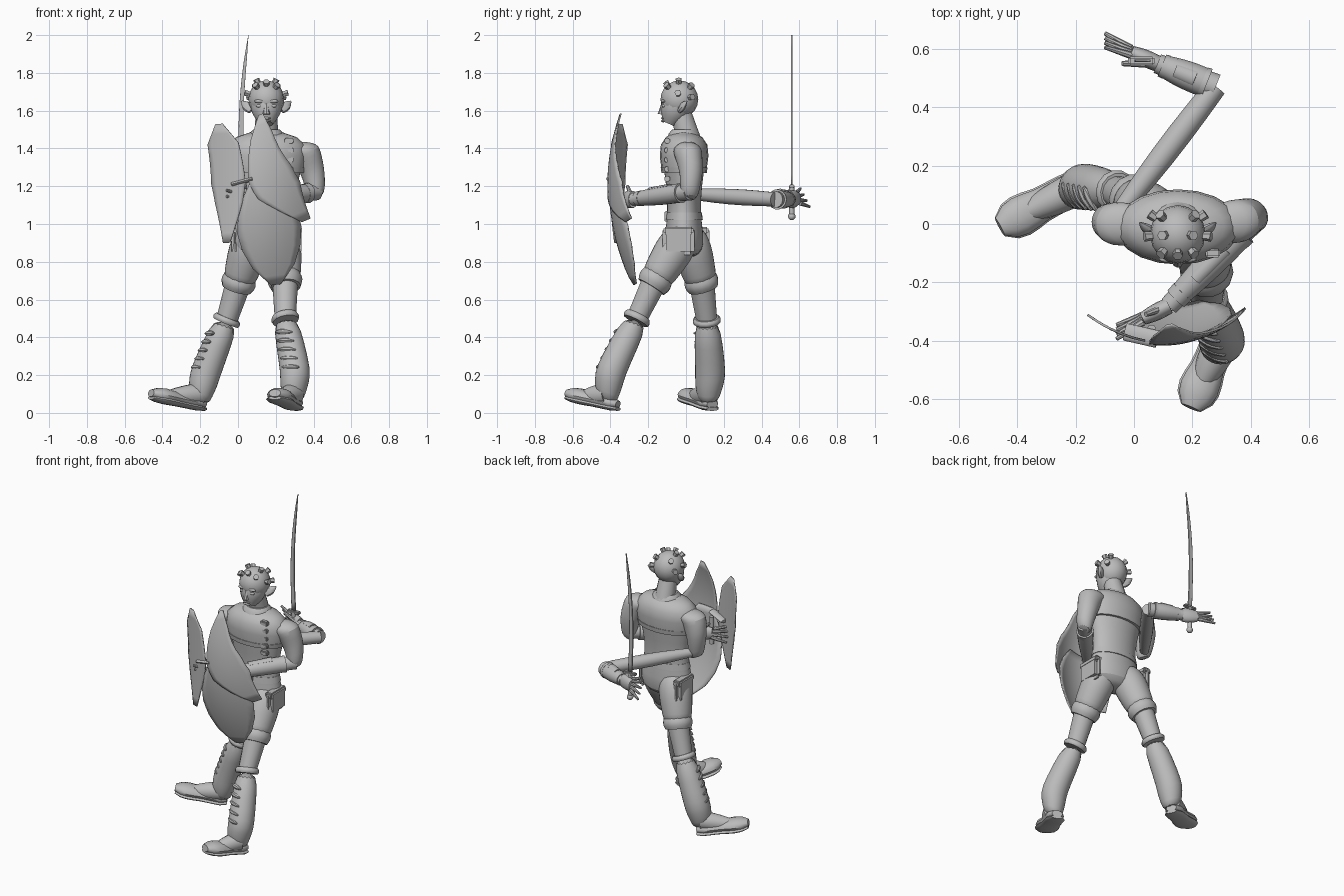
import bpy, bmesh, math
from mathutils import Vector

if "Cube" in bpy.data.objects:
    bpy.data.objects.remove(bpy.data.objects["Cube"])

grey = bpy.data.materials.new("plain_grey")
grey.use_nodes = True
grey.diffuse_color = (0.5, 0.5, 0.5, 1)
grey.node_tree.nodes["Principled BSDF"].inputs["Base Color"].default_value = grey.diffuse_color

UP, BACK = Vector((0, 0, 1)), Vector((0, 1, 0))
MIDDLE = 0.15  # x of the body's centre line


def point(x, y, z):
    return Vector((x, y, z))


def finish(name, bm, subsurf=0):
    """Turn a bmesh into a smooth-shaded object."""
    bmesh.ops.recalc_face_normals(bm, faces=bm.faces)
    mesh = bpy.data.meshes.new(name)
    bm.to_mesh(mesh)
    bm.free()
    mesh.materials.append(grey)
    ob = bpy.data.objects.new(name, mesh)
    bpy.context.collection.objects.link(ob)
    if subsurf:
        modifier = ob.modifiers.new("smooth", "SUBSURF")
        modifier.levels = modifier.render_levels = subsurf
    bpy.ops.object.select_all(action="DESELECT")
    bpy.context.view_layer.objects.active = ob
    ob.select_set(True)
    bpy.ops.object.shade_smooth_by_angle(angle=math.radians(40))
    return ob


def tube(name, path, radii, flat=1, sides=14, subsurf=0):
    """Loft ellipses along a path; flat scales their depth or height."""
    bm = bmesh.new()
    axis = (path[-1] - path[0]).normalized()
    hint = BACK if abs(axis.z) > 0.6 else UP
    side = hint.cross(axis).normalized()
    other = axis.cross(side) * flat
    rings = []
    for centre, radius in zip(path, radii):
        angles = [math.tau * k / sides for k in range(sides)]
        rings.append([bm.verts.new(centre + (side * math.cos(a) + other * math.sin(a)) * radius)
                      for a in angles])
    for low, high in zip(rings, rings[1:]):
        for k in range(sides):
            nxt = (k + 1) % sides
            bm.faces.new((low[k], low[nxt], high[nxt], high[k]))
    bm.faces.new(rings[0])
    bm.faces.new(rings[-1])
    return finish(name, bm, subsurf)


def limb(name, start, end, first, last, bulge=0, flat=1, sides=14):
    """Straight tapering tube that may swell in the middle."""
    steps = [i / 6 for i in range(7)] if bulge else [0, 1]
    return tube(name, [start.lerp(end, t) for t in steps],
                [first + (last - first) * t + bulge * math.sin(math.pi * t) for t in steps], flat, sides)


def column(name, heights, radii, flat, subsurf=0):
    """Upright elliptical body section on the centre line."""
    return tube(name, [point(MIDDLE, -0.01, z) for z in heights], radii, flat, 20, subsurf)


def ball(name, centre, size):
    bm = bmesh.new()
    bmesh.ops.create_uvsphere(bm, u_segments=16, v_segments=10, radius=1)
    bmesh.ops.scale(bm, vec=size, verts=bm.verts)
    bmesh.ops.translate(bm, vec=centre, verts=bm.verts)
    return finish(name, bm)


def box(name, centre, size, bevel):
    bm = bmesh.new()
    bmesh.ops.create_cube(bm, size=1)
    bmesh.ops.scale(bm, vec=size, verts=bm.verts)
    bmesh.ops.translate(bm, vec=centre, verts=bm.verts)
    bmesh.ops.bevel(bm, geom=bm.edges[:], offset=bevel, segments=2, affect="EDGES")
    return finish(name, bm)


def leaf(name, top, bottom, width, bow, profile, depth):
    """Thin plate: a bowed spine, evenly spaced width shares and a depth rule."""
    bm = bmesh.new()
    across = (bottom - top).cross(BACK).normalized()
    across *= math.copysign(1, across.x)
    rows, columns, grid = 2 * len(profile) - 2, 8, []
    for i in range(rows + 1):
        t = i / rows
        centre = top.lerp(bottom, t) + across * bow * math.sin(math.pi * t)
        half = width * (profile[i // 2] + profile[(i + 1) // 2]) / 2
        grid.append([bm.verts.new(centre + across * half * (2 * j / columns - 1)) for j in range(columns + 1)])
    for upper, lower in zip(grid, grid[1:]):
        for j in range(columns):
            bm.faces.new((upper[j], upper[j + 1], lower[j + 1], lower[j]))
    for vert in bm.verts:
        vert.co.y = depth(vert.co.x, vert.co.z)
    ob = finish(name, bm)
    modifier = ob.modifiers.new("thickness", "SOLIDIFY")
    modifier.thickness, modifier.offset = 0.008, 0


# Torso, vest, belt, collar and neck
column("torso", (0.82, 0.86, 0.95, 1.05, 1.2, 1.36, 1.45, 1.5), (0.09, 0.18, 0.18, 0.15, 0.16, 0.21, 0.17, 0.07),
       0.58, 1)
column("vest", (1.27, 1.36, 1.42, 1.46, 1.48), (0.195, 0.215, 0.205, 0.16, 0.1), 0.6)
column("vest_hem", (1.27, 1.3), (0.2, 0.207), 0.6)
column("belt", (1.02, 1.06), (0.165, 0.157), 0.6)
column("collar", (1.45, 1.48, 1.5), (0.1, 0.09, 0.07), 0.9)
box("belt_buckle", point(MIDDLE, -0.1, 1.04), (0.07, 0.03, 0.06), 0.006)
limb("neck", point(MIDDLE, 0.01, 1.46), point(MIDDLE, -0.03, 1.6), 0.065, 0.055)
for i in range(5):
    box("vest_clasp", point(0.27, -0.1, 1.24 + i / 20), (0.05, 0.03, 0.03), 0.006)

# Head: skull, jaw and features
skull = point(MIDDLE, -0.035, 1.66)
chin = point(MIDDLE, -0.09, 1.53)
ball("skull", skull, (0.095, 0.1, 0.1))
limb("jaw", skull + (chin - skull) * 0.2, chin, 0.085, 0.035, 0.012)
limb("nose", point(MIDDLE, -0.12, 1.64), point(MIDDLE, -0.13, 1.58), 0.01, 0.02, sides=8)
for z in (1.545, 1.56):
    ball("lip", point(MIDDLE, -0.12, z), (0.025, 0.012, 0.007))
for s in (-1, 1):
    ball("eye", skull + point(s * 0.036, -0.08, -0.035), (0.018, 0.012, 0.01))
    ball("brow", skull + point(s * 0.036, -0.085, -0.01), (0.028, 0.012, 0.01))
    root = skull + point(s * 0.08, 0, -0.06)
    limb("ear", root, root + point(s * 0.05, 0.04, 0.05), 0.018, 0.004, 0.014, 0.6, 8)

# Studs in rings over the scalp
spots = [(0, 0.9)] + [(s * turn, rise) for s in (-1, 1) for turn, rise in
                      ((0.7, 0.7), (1.5, 0.3), (1.5, 1.1), (2.4, 0.7), (2.2, 0.1))]
for turn, rise in spots:
    flat_part = math.cos(rise)
    out = point(math.sin(turn) * flat_part, -math.cos(turn) * flat_part, math.sin(rise))
    limb("scalp_stud", skull + out * 0.085, skull + out * 0.12, 0.014, 0.018, sides=6)


def forearm(elbow, wrist, tip, thumb):
    """Forearm in a rimmed guard, with a palm, spread fingers and a thumb."""
    limb("forearm", elbow, wrist, 0.045, 0.034)
    limb("bracer", elbow.lerp(wrist, 0.15), elbow.lerp(wrist, 0.9), 0.05, 0.038, 0.005)
    for t in (0.15, 0.84):
        limb("bracer_rim", elbow.lerp(wrist, t), elbow.lerp(wrist, t + 0.08), 0.056 - t / 60, 0.054 - t / 60)
    lift = UP * 0.045
    limb("bracer_plate", elbow.lerp(wrist, 0.35) + lift, elbow.lerp(wrist, 0.7) + lift * 0.9, 0.025, 0.022, 0, 0.5, 8)
    knuckles = wrist.lerp(tip, 0.5)
    limb("palm", wrist, knuckles, 0.028, 0.022, 0.004, 1.6)
    for i in range(4):
        spread = (UP - BACK * 0.5) * (i - 1.5) / 50
        limb("finger", knuckles + spread * 0.8, tip + spread * 1.6, 0.013, 0.007, sides=8)
    limb("thumb", wrist, thumb, 0.017, 0.009, sides=8)


def upper_arm(side, root, shoulder, middle, elbow):
    """Smooth arm from inside the chest over the shoulder to the elbow."""
    path = [root, root.lerp(shoulder, 0.6), shoulder, shoulder.lerp(middle, 0.5), middle, elbow,
            elbow - UP * 0.04]
    tube(side + "_upper_arm", path, (0.05, 0.08, 0.082, 0.073, 0.066, 0.055, 0.04), 0.95, subsurf=1)


# Left arm, bent forward behind the shield
elbow = point(0.415, 0.02, 1.17)
upper_arm("left", point(0.27, 0, 1.42), point(0.36, 0.01, 1.38), point(0.4, 0.03, 1.27), elbow)
forearm(elbow, point(0.12, -0.28, 1.13), point(-0.06, -0.37, 1.13), point(0.04, -0.31, 1.2))

# Right arm, reaching far back to the sword
elbow, bend = point(-0.08, 0, 1.16), point(0.28, 0.47, 1.13)
upper_arm("right", point(0.03, 0, 1.42), point(-0.06, 0, 1.38), point(-0.09, 0.01, 1.27), elbow)
limb("right_long_arm", elbow, bend, 0.026, 0.038, 0.01)
forearm(bend, point(0.08, 0.55, 1.13), point(-0.1, 0.63, 1.14), point(-0.04, 0.55, 1.18))

# Sabre
hilt = point(0.025, 0.56, 1.2)
leaf("sabre_blade", point(0.055, 0, 2), hilt, 0.015, -0.022, (0.05, 0.5, 0.7, 0.8, 0.9, 0.9, 1),
     lambda x, z: hilt.y)
limb("sabre_grip", hilt - UP * 0.17, hilt, 0.014, 0.014)
box("sabre_guard", hilt, (0.09, 0.03, 0.02), 0.006)
ball("sabre_pommel", hilt - UP * 0.16, (0.02, 0.02, 0.02))


def shallow(x, z):
    """Sideways curvature of the shield."""
    return -0.405 + 1.4 * (x - 0.1) ** 2


def dish(x, z):
    """Curvature both sideways and upwards."""
    return shallow(x, z) + 0.45 * (z - 1.2) ** 2


# Shield of three plates with a handle behind
leaf("shield_side", point(-0.1, 0, 1.53), point(-0.06, 0, 0.9), 0.09, 0.03,
     (0.2, 0.9, 0.95, 1, 0.8, 0.5, 0.2), shallow)
leaf("shield_upper", point(0.12, 0, 1.58), point(0.36, 0, 1.02), 0.12, -0.08,
     (0.1, 0.5, 0.75, 1, 1, 0.6, 0.2), lambda x, z: dish(x, z) - 0.008)
leaf("shield_lower", point(0.13, 0, 1.26), point(0.2, 0, 0.68), 0.17, 0, (0.3, 0.65, 0.9, 1, 0.9, 0.65, 0.15), dish)
limb("shield_link", point(-0.03, -0.37, 1.21), point(0.08, -0.395, 1.24), 0.03, 0.03, 0, 0.4)
limb("shield_handle", point(0.06, -0.36, 1.04), point(0.06, -0.36, 1.22), 0.015, 0.015)


def leg(side, hip, cuff, top, low, ankle, heel, toe):
    """Shorts, cuff, knee, tall creased boot and shoe."""
    path = [hip.lerp(cuff, i / 5) for i in range(6)]
    tube(side + "_short_leg", path, (0.07, 0.1, 0.107, 0.102, 0.093, 0.085), subsurf=1)
    limb(side + "_cuff", hip.lerp(cuff, 0.86), hip.lerp(cuff, 1.08), 0.084, 0.08, 0.01)
    limb(side + "_knee", cuff, top, 0.068, 0.056)
    path = [top, top.lerp(low, 0.5), low, low.lerp(ankle, 0.5), ankle, ankle - UP * 0.04]
    tube(side + "_boot", path, (0.068, 0.077, 0.083, 0.08, 0.066, 0.05), subsurf=1)
    limb(side + "_boot_rim", top.lerp(low, -0.06), top.lerp(low, 0.05), 0.066, 0.07, 0.007)
    forward = (toe - heel).normalized()
    across = forward.cross(UP) * 0.05
    for i in range(5):
        crease = top.lerp(low, 0.3 + i / 6) + forward * 0.066
        limb(side + "_boot_crease", crease - across, crease + across, 0.004, 0.004, 0.012, sides=8)
    limb(side + "_instep", ankle, heel.lerp(toe, 0.7) + UP * 0.02, 0.06, 0.035, 0.005)
    shares = (0.5, 0.8, 0.83, 0.83, 0.85, 0.95, 1, 0.9, 0.5)
    path = [heel.lerp(toe, i / 8) for i in range(len(shares))]
    tube(side + "_sole", path, [0.073 * s for s in shares], 0.26)
    tube(side + "_shoe", [p + UP * 0.025 for p in path], [0.067 * s for s in shares], 0.6)


leg("left", point(0.22, 0.01, 0.98), point(0.25, -0.17, 0.69), point(0.25, -0.26, 0.5), point(0.305, -0.4, 0.22),
    point(0.295, -0.42, 0.1), point(0.31, -0.36, 0.02), point(0.195, -0.63, 0.08))
leg("right", point(0.09, 0, 0.98), point(0, 0.085, 0.68), point(-0.06, 0.11, 0.49), point(-0.17, 0.13, 0.22),
    point(-0.2, 0.12, 0.1), point(-0.18, 0.14, 0.02), point(-0.46, -0.01, 0.08))

# Side pockets with flaps on the shorts
for s in (-1, 1):
    pocket = point(MIDDLE + s * 0.16, -s * 0.04, 0.91)
    box("pocket", pocket, (0.05, 0.17, 0.15), 0.02)
    box("pocket_flap", pocket + UP * 0.055, (0.056, 0.16, 0.04), 0.01)
